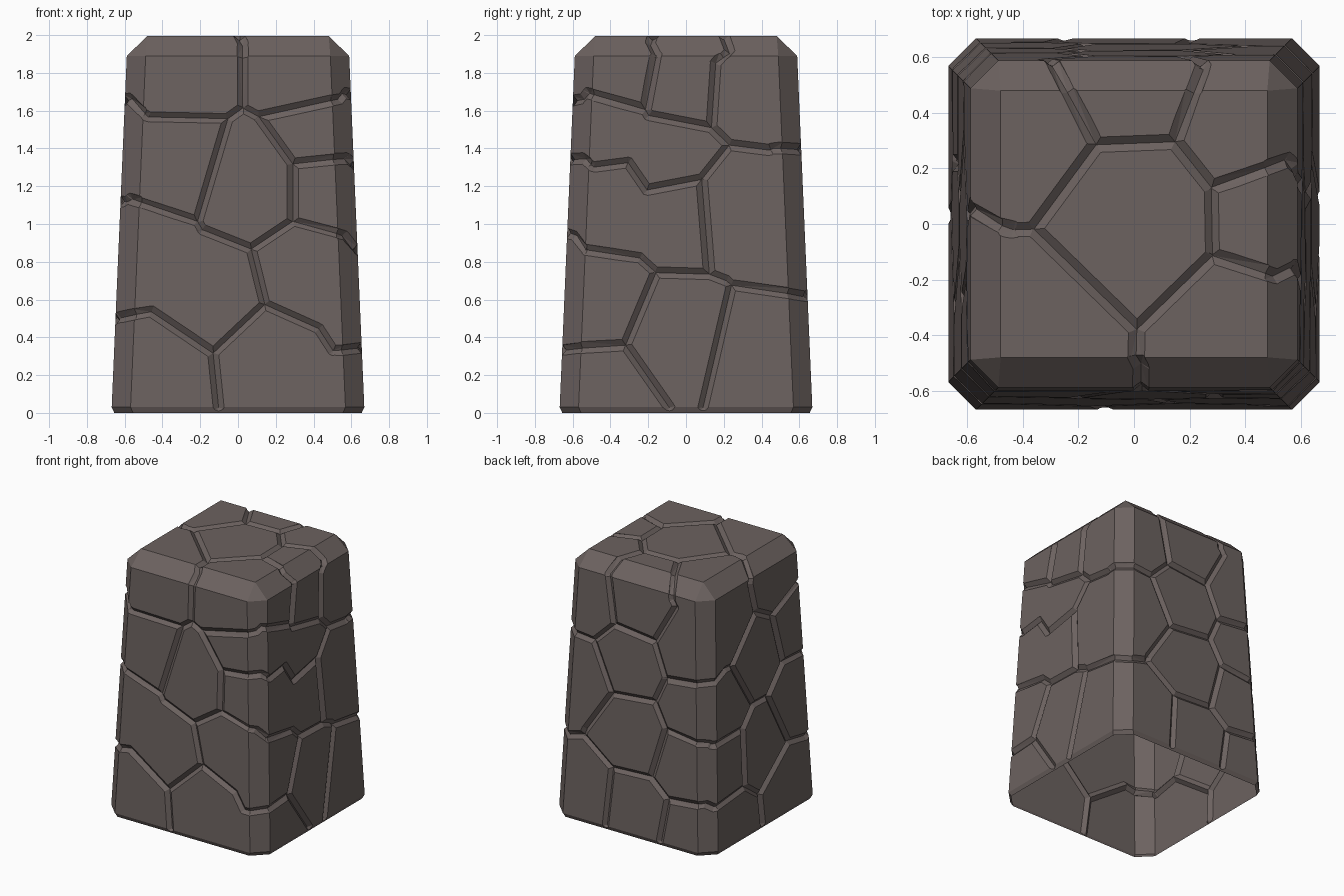
import bpy, bmesh, math, random
from itertools import combinations
from mathutils import Vector
from mathutils.bvhtree import BVHTree

if "Cube" in bpy.data.objects:
    bpy.data.objects.remove(bpy.data.objects["Cube"])

random.seed(3)
TOP, SHOULDER, FLAT, CH = 1.995, 1.89, 0.48, 0.10
GROOVE_W, GROOVE_D = 0.031, 0.024


def half(z):
    """Half width of the tapered block at height z."""
    return 0.67 - 0.043 * z


def new_object(name, bm):
    me = bpy.data.meshes.new(name)
    bm.to_mesh(me)
    ob = bpy.data.objects.new(name, me)
    bpy.context.collection.objects.link(ob)
    return ob


# Tapered block with chamfered corners, shoulder and foot
body = bmesh.new()
for z, h, c in ((0, 0.655, CH), (0.03, half(0.03), CH), (SHOULDER, half(SHOULDER), CH), (TOP, FLAT, 0)):
    for sx in (-1, 1):
        for sy in (-1, 1):
            for dx, dy in ((c, 0), (0, c)) if c else ((0, 0),):
                body.verts.new((sx * (h - dx), sy * (h - dy), z))
bmesh.ops.convex_hull(body, input=body.verts[:])
bmesh.ops.dissolve_limit(body, angle_limit=0.01, verts=body.verts[:], edges=body.edges[:])
bmesh.ops.recalc_face_normals(body, faces=body.faces[:])
body.normal_update()
tree = BVHTree.FromBMesh(body)
stone = new_object("stone_block", body)

# Stone cells: a letter per cell and its centres on each side (across, up)
cells = {
    "front": (("A", -.35, 1.8), ("B", .4, 1.8), ("C", .08, 1.2), ("D", -.36, 1.33), ("E", .47, 1.48),
              ("F", .5, 1.2), ("G", -.15, .62), ("G", -.52, .85), ("H", .38, .75), ("I", -.42, .22),
              ("J", .17, .28)),
    "right": (("B", -.36, 1.82), ("K", 0, 1.75), ("L", .3, 1.73), ("E", -.08, 1.34), ("E", -.45, 1.5),
              ("F", -.03, 1.08), ("F", -.4, 1.12), ("M", .22, 1.1), ("M", .48, 1.0), ("H", -.48, .58),
              ("N", -.05, .4), ("O", .38, .3), ("J", -.45, .12)),
    "back": (("L", .42, 1.68), ("P", 0, 1.75), ("Q", -.45, 1.5), ("R", .05, 1.3), ("M", .48, 1.1),
             ("S", -.5, 1.05), ("V", 0, .78), ("U", -.45, .65), ("W", -.03, .18), ("O", .42, .22),
             ("X", -.5, .1)),
    "left": (("A", -.28, 1.8), ("Q", .36, 1.65), ("Y", 0, 1.28), ("D", -.45, 1.4), ("S", .42, 1.02),
             ("Z", .02, .62), ("U", .42, .62), ("G", -.42, .85), ("I", -.3, .18), ("X", .38, .12)),
    "top": (("T", 0, .03), ("A", -.4, -.38), ("B", .42, -.4), ("K", .56, .04), ("L", .44, .38),
            ("P", -.02, .55), ("Q", -.42, .34)),
}


def on_side(side, a, b):
    h = half(b)
    return Vector({"front": (a, -h, b), "back": (a, h, b), "right": (h, a, b),
                   "left": (-h, a, b), "top": (a, b, TOP)}[side])


seeds = [(c, on_side(side, a, b)) for side, row in cells.items() for c, a, b in row]


def normal_at(p):
    n = Vector()
    for _, fn, _, _ in tree.find_nearest_range(p, 0.012):
        if fn.z > -0.3:
            n += fn
    return n.normalized()


cuts = bmesh.new()


def groove(p, q):
    """V-shaped cutter: hull of a double cone at each end."""
    w = GROOVE_W * random.uniform(0.9, 1.1)
    phase = random.random()
    part = bmesh.new()
    for c in (p, q):
        n = normal_at(c)
        u = n.orthogonal().normalized()
        v = n.cross(u)
        part.verts.new(c - n * GROOVE_D * w / GROOVE_W)
        part.verts.new(c + n * 0.03)
        for i in range(8):
            t = phase + i * math.pi / 4
            part.verts.new(c + n * 0.002 + (u * math.cos(t) + v * math.sin(t)) * w)
    bmesh.ops.convex_hull(part, input=part.verts[:])
    loose = [x for x in part.verts if not x.link_faces]
    bmesh.ops.delete(part, geom=loose, context="VERTS")
    bmesh.ops.recalc_face_normals(part, faces=part.faces[:])
    me = bpy.data.meshes.new("tmp")
    part.to_mesh(me)
    part.free()
    cuts.from_mesh(me)
    bpy.data.meshes.remove(me)


def border(n, corners, i, j):
    """Part of the border between seeds i and j that lies on one flat face."""
    a, b = seeds[i][1], seeds[j][1]
    m = b - a
    d = n.cross(m)
    if d.length < 1e-6:
        return None
    d.normalize()
    # start point: on the face plane and on the bisector plane
    mid = (a + b) / 2
    p = mid - n * (mid - corners[0]).dot(n)
    g = n.cross(d)
    p = p - g * ((p - mid).dot(m) / g.dot(m))
    lo, hi = -5.0, 5.0
    limits = [(k.cross(n), c) for c, k in zip(corners, [y - x for x, y in zip(corners, corners[1:] + corners[:1])])]
    for k, (_, s) in enumerate(seeds):
        if k != i and k != j:
            limits.append((s - a, (s + a) / 2))
    for out, q in limits:
        rate, dist = d.dot(out), (q - p).dot(out)
        if abs(rate) < 1e-9:
            if dist < 0:
                return None
        elif rate > 0:
            hi = min(hi, dist / rate)
        else:
            lo = max(lo, dist / rate)
        if hi - lo < 0.006:
            return None
    return p + d * lo, p + d * hi


# Cracks run along the borders between neighbouring cells
for f in body.faces:
    if f.normal.z < -0.3:
        continue
    corners = [v.co.copy() for v in f.verts]
    for i, j in combinations(range(len(seeds)), 2):
        if seeds[i][0] != seeds[j][0] and (seeds[i][1] - seeds[j][1]).length < 1.3:
            seg = border(f.normal.copy(), corners, i, j)
            if seg:
                groove(*seg)

# Carve the cracks
cutter = new_object("crack_cutter", cuts)
cutter.hide_render = True
mod = stone.modifiers.new("cracks", "BOOLEAN")
mod.operation, mod.solver, mod.use_self, mod.object = "DIFFERENCE", "EXACT", True, cutter
dg = bpy.context.evaluated_depsgraph_get()
carved = bpy.data.meshes.new_from_object(stone.evaluated_get(dg))
stone.modifiers.clear()
stone.data = carved
bpy.data.objects.remove(cutter)

# Open underside
bm = bmesh.new()
bm.from_mesh(carved)
under = [f for f in bm.faces if all(v.co.z < 0.001 for v in f.verts)]
bmesh.ops.delete(bm, geom=under, context="FACES")
bm.to_mesh(carved)
bm.free()

mat = bpy.data.materials.new("brown_grey_stone")
mat.diffuse_color = (0.150, 0.122, 0.116, 1)
mat.use_nodes = True
mat.node_tree.nodes["Principled BSDF"].inputs["Base Color"].default_value = mat.diffuse_color
carved.materials.clear()
carved.materials.append(mat)
